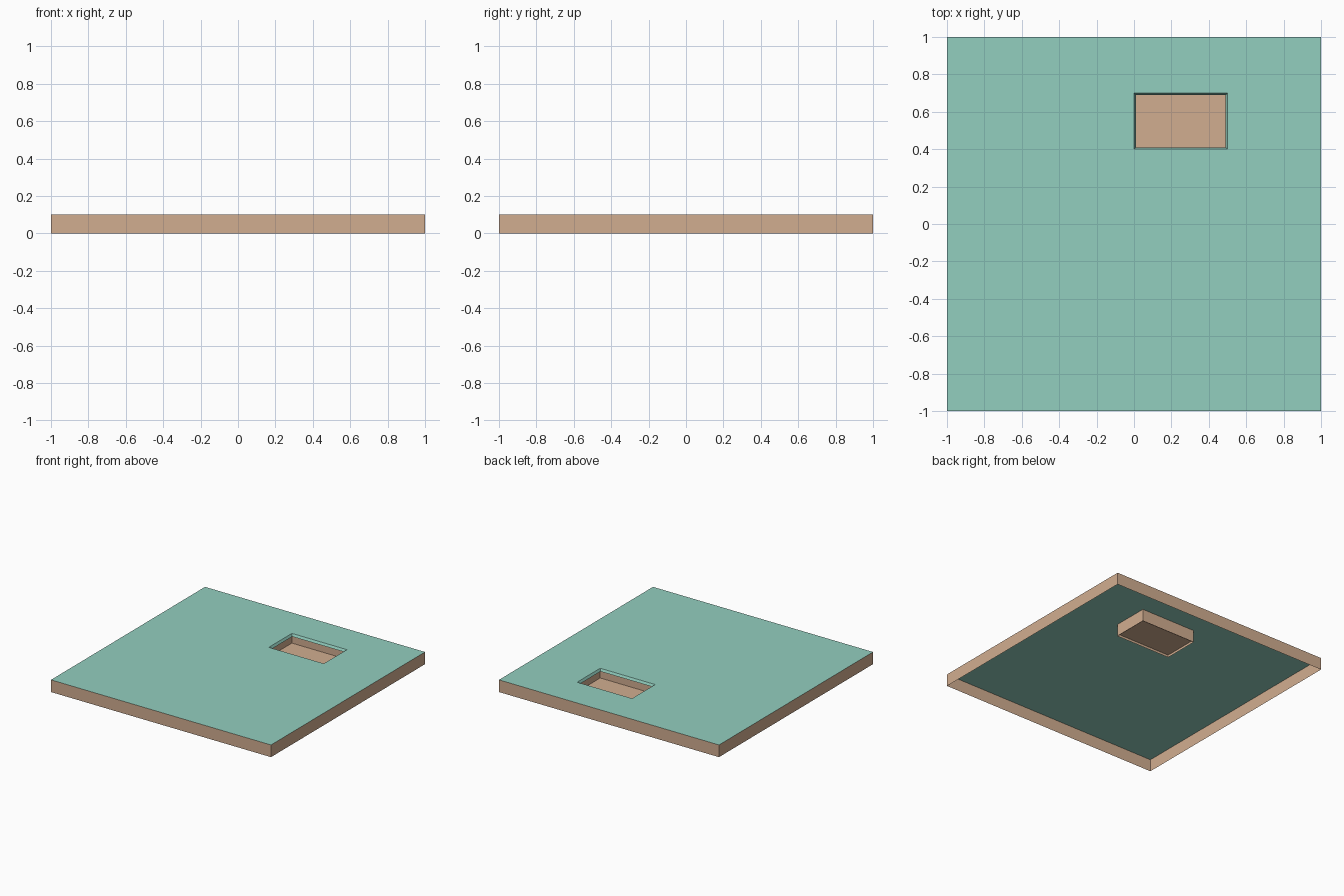
import bpy, bmesh

if "Cube" in bpy.data.objects:
    bpy.data.objects.remove(bpy.data.objects["Cube"])


def material(name, color):
    mat = bpy.data.materials.new(name)
    mat.diffuse_color = (*color, 1)
    mat.use_nodes = True
    mat.node_tree.nodes["Principled BSDF"].inputs["Base Color"].default_value = mat.diffuse_color
    return mat


teal = material("teal", (0.29, 0.62, 0.52))
tan = material("tan", (0.64, 0.42, 0.28))


def ring(bm, x0, x1, y0, y1, z):
    return [bm.verts.new((x, y, z)) for x, y in ((x0, y0), (x1, y0), (x1, y1), (x0, y1))]


def bridge(bm, a, b):
    for i in range(4):
        j = (i + 1) % 4
        bm.faces.new((a[i], a[j], b[j], b[i]))


def finish(bm, name, mat):
    mesh = bpy.data.meshes.new(name)
    bm.to_mesh(mesh)
    bm.free()
    mesh.materials.append(mat)
    obj = bpy.data.objects.new(name, mesh)
    bpy.context.collection.objects.link(obj)


TOP, LIP, FLOOR = 0.1, 0.08, 0.02
HOLE = (0, 0.5, 0.4, 0.7)
INNER = (0.01, 0.49, 0.41, 0.69)

# Top panel with a rectangular opening and a small sloped lip
bm = bmesh.new()
hole = ring(bm, *HOLE, TOP)
bridge(bm, ring(bm, -1, 1, -1, 1, TOP), hole)
bridge(bm, hole, ring(bm, *INNER, LIP))
finish(bm, "top_panel", teal)

# Thin outer skirt, open underneath
bm = bmesh.new()
bridge(bm, ring(bm, -1, 1, -1, 1, 0), ring(bm, -1, 1, -1, 1, TOP))
finish(bm, "outer_skirt", tan)

# Pocket: walls around the opening, facing into it
bm = bmesh.new()
bridge(bm, ring(bm, *HOLE, TOP), ring(bm, *HOLE, 0))
finish(bm, "pocket_walls", tan)

# Pocket floor, slightly above the bottom of the walls
bm = bmesh.new()
bm.faces.new(ring(bm, *HOLE, FLOOR))
finish(bm, "pocket_floor", tan)
